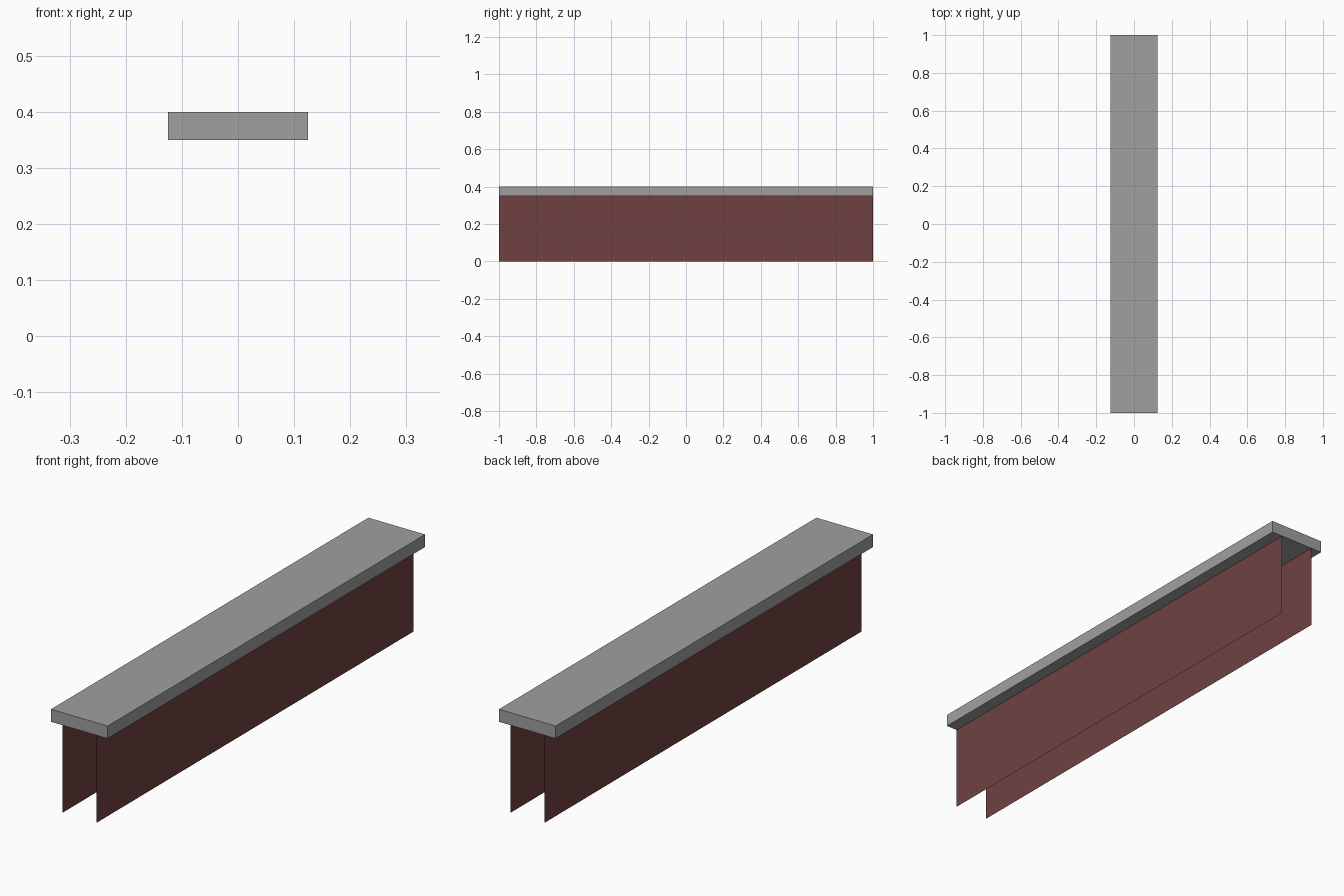
import bpy
import bmesh

if "Cube" in bpy.data.objects:
    bpy.data.objects.remove(bpy.data.objects["Cube"])


def material(name, rgb):
    m = bpy.data.materials.new(name)
    m.diffuse_color = (*rgb, 1.0)
    m.use_nodes = True
    m.node_tree.nodes["Principled BSDF"].inputs["Base Color"].default_value = m.diffuse_color
    return m


def add_object(name, bm, mat):
    mesh = bpy.data.meshes.new(name)
    bm.to_mesh(mesh)
    bm.free()
    mesh.materials.append(mat)
    obj = bpy.data.objects.new(name, mesh)
    bpy.context.collection.objects.link(obj)
    return obj


stone = material("grey stone", (0.35, 0.35, 0.35))
brick = material("dark red brick", (0.16, 0.053, 0.054))

LENGTH, CAP_WIDTH, WALL_WIDTH = 2.0, 0.25, 0.15
WALL_TOP, TOP = 0.35, 0.40

# Coping slab along the top
bm = bmesh.new()
bmesh.ops.create_cube(bm, size=1)
bmesh.ops.scale(bm, vec=(CAP_WIDTH, LENGTH, TOP - WALL_TOP), verts=bm.verts)
bmesh.ops.translate(bm, vec=(0, 0, (TOP + WALL_TOP) / 2), verts=bm.verts)
add_object("coping_slab", bm, stone)

# Two thin wall faces, open at the ends
for side, name in ((-1, "left_wall_face"), (1, "right_wall_face")):
    bm = bmesh.new()
    x, y = side * WALL_WIDTH / 2, side * LENGTH / 2
    corners = ((x, -y, 0), (x, y, 0), (x, y, WALL_TOP), (x, -y, WALL_TOP))
    bm.faces.new([bm.verts.new(c) for c in corners])
    add_object(name, bm, brick)
